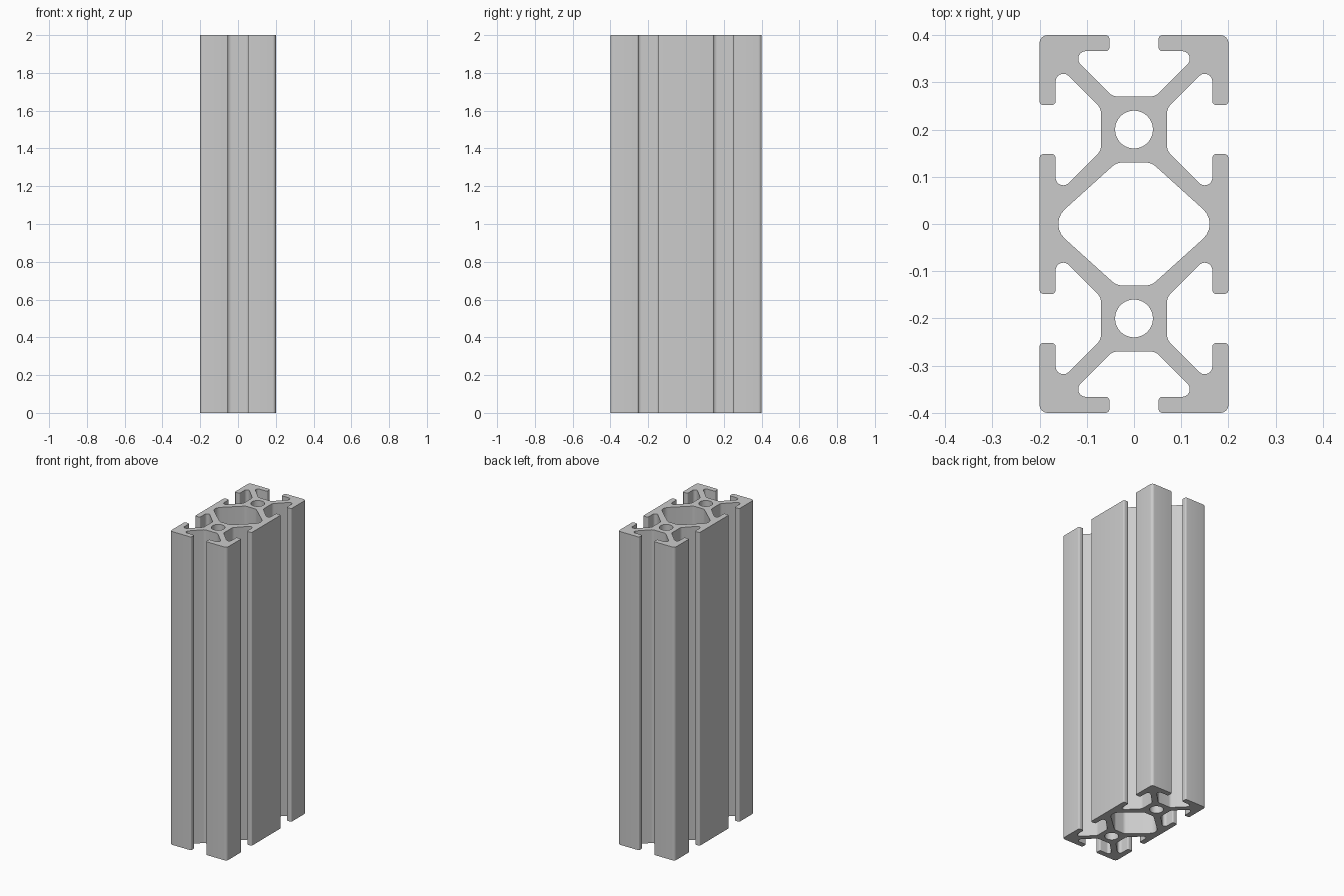
import bpy
import bmesh
import math
from mathutils import Vector

if "Cube" in bpy.data.objects:
    bpy.data.objects.remove(bpy.data.objects["Cube"], do_unlink=True)

HEIGHT = 2.0
HALF_X, HALF_Y, BORE_Y = 0.2, 0.4, 0.2

# Half of a T-slot: sideways offset, depth, fillet radius
HALF_SLOT = [(0.052, 0, 0.008), (0.052, 0.034, 0.008), (0.118, 0.034, 0.016),
             (0.118, 0.057, 0.016), (0.045, 0.13, 0.025)]
SLOT = HALF_SLOT + [(-s, d, r) for s, d, r in reversed(HALF_SLOT)]


def slot(x, y, angle):
    """Slot opening at (x, y), with its outward direction at angle."""
    out = Vector((math.cos(angle), math.sin(angle)))
    side = Vector((out.y, -out.x))
    return [(Vector((x, y)) + side * s - out * d, r) for s, d, r in SLOT]


def outer_corner(sx, sy):
    return [(Vector((sx * HALF_X, sy * HALF_Y)), 0.017)]


def rounded(corners, steps=6):
    """Replace each corner of a closed outline with a tangent arc."""
    points = []
    for i, (corner, radius) in enumerate(corners):
        a = (corners[i - 1][0] - corner).normalized()
        b = (corners[(i + 1) % len(corners)][0] - corner).normalized()
        half = a.angle(b) / 2
        centre = corner + (a + b).normalized() * radius / math.sin(half)
        start = corner + a * radius / math.tan(half) - centre
        end = corner + b * radius / math.tan(half) - centre
        sweep = math.atan2(start.x * end.y - start.y * end.x, start.dot(end))
        for k in range(steps + 1):
            t = sweep * k / steps
            c, s = math.cos(t), math.sin(t)
            points.append(centre + Vector((start.x * c - start.y * s,
                                           start.x * s + start.y * c)))
    return points


def circle(y, radius, count=48):
    return [Vector((radius * math.cos(math.tau * k / count),
                    y + radius * math.sin(math.tau * k / count)))
            for k in range(count)]


# Outer outline, counter-clockwise from the front left slot
outline = (slot(HALF_X, -BORE_Y, 0) + slot(HALF_X, BORE_Y, 0)
           + outer_corner(1, 1) + slot(0, HALF_Y, math.pi / 2)
           + outer_corner(-1, 1) + slot(-HALF_X, BORE_Y, math.pi)
           + slot(-HALF_X, -BORE_Y, math.pi) + outer_corner(-1, -1)
           + slot(0, -HALF_Y, -math.pi / 2) + outer_corner(1, -1))

# Six-sided central cavity
cavity = [(Vector(p), r) for p, r in (
    ((0.181, 0), 0.042), ((0.037, 0.13), 0.03), ((-0.037, 0.13), 0.03),
    ((-0.181, 0), 0.042), ((-0.037, -0.13), 0.03), ((0.037, -0.13), 0.03))]

loops = [rounded(outline), rounded(cavity),
         circle(BORE_Y, 0.04), circle(-BORE_Y, 0.04)]

# Fill the section and extrude it upwards
bm = bmesh.new()
edges = []
for loop in loops:
    verts = [bm.verts.new((p.x, p.y, 0)) for p in loop]
    edges += [bm.edges.new((v, verts[i - 1])) for i, v in enumerate(verts)]
bmesh.ops.triangle_fill(bm, edges=edges, use_beauty=True, normal=(0, 0, 1))
top = bmesh.ops.extrude_face_region(bm, geom=bm.faces[:], use_keep_orig=True)
bmesh.ops.translate(bm, vec=(0, 0, HEIGHT),
                    verts=[g for g in top["geom"] if isinstance(g, bmesh.types.BMVert)])
bmesh.ops.recalc_face_normals(bm, faces=bm.faces[:])
mesh = bpy.data.meshes.new("slotted_rail")
bm.to_mesh(mesh)
bm.free()

# Plain grey metal
grey = bpy.data.materials.new("aluminium_grey")
grey.use_nodes = True
colour = (0.6, 0.6, 0.6, 1)
grey.diffuse_color = colour
grey.node_tree.nodes["Principled BSDF"].inputs["Base Color"].default_value = colour
mesh.materials.append(grey)

rail = bpy.data.objects.new("slotted_rail", mesh)
bpy.context.collection.objects.link(rail)
bpy.ops.object.select_all(action='DESELECT')
rail.select_set(True)
bpy.context.view_layer.objects.active = rail
bpy.ops.object.shade_smooth_by_angle(angle=math.radians(30))
